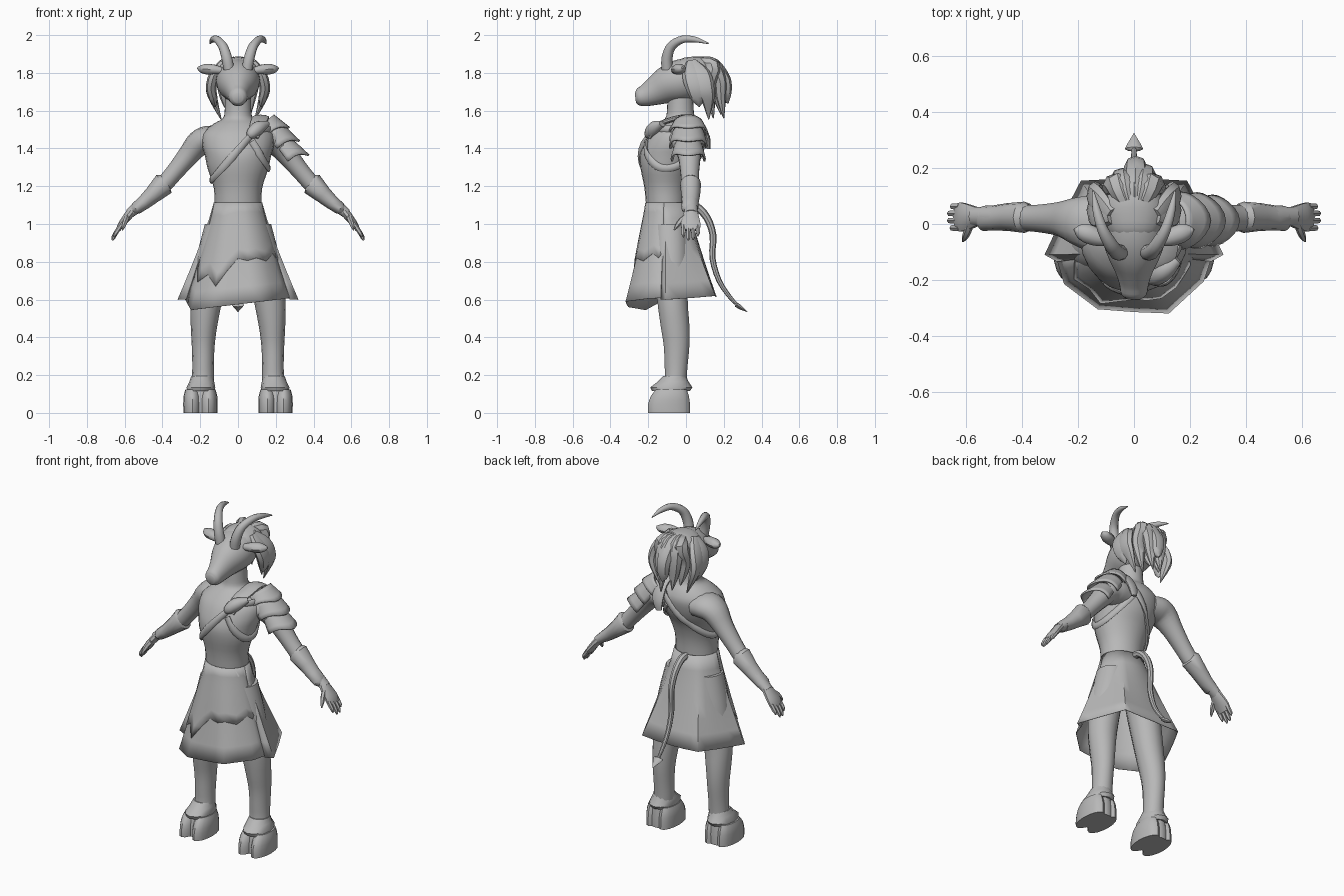
import bpy, bmesh, math
from mathutils import Vector

grey = bpy.data.materials.new("plain grey")
grey.diffuse_color = (0.48, 0.48, 0.48, 1)


def add(name, bm, thick=0):
    bmesh.ops.recalc_face_normals(bm, faces=bm.faces)
    me = bpy.data.meshes.new(name)
    bm.to_mesh(me)
    bm.free()
    me.materials.append(grey)
    ob = bpy.data.objects.new(name, me)
    bpy.context.collection.objects.link(ob)
    if thick:
        ob.modifiers.new("thickness", 'SOLIDIFY').thickness = thick
    return ob


def spline(rows, steps):
    """Catmull-Rom through rows of numbers."""
    out = []
    for i in range(len(rows) - 1):
        p0, p1, p2 = rows[max(i - 1, 0)], rows[i], rows[i + 1]
        p3 = rows[min(i + 2, len(rows) - 1)]
        for k in range(steps):
            t = k / steps
            out.append([b + .5 * t * (c - a + t * (2*a - 5*b + 4*c - d + t * (3*(b - c) + d - a)))
                        for a, b, c, d in zip(p0, p1, p2, p3)])
    return out + [list(rows[-1])]


def grid(bm, rows, closed=True):
    for r0, r1 in zip(rows, rows[1:]):
        n = len(r0)
        for j in range(n if closed else n - 1):
            k = (j + 1) % n
            bm.faces.new((r0[j], r0[k], r1[k], r1[j]))


def tube(name, rows, ref, sides=12, steps=3, mirror=1, flat=False, loop=False):
    """Loft ellipses; row = x, y, z, radius across ref, radius along ref."""
    rows = spline(rows, steps) if steps > 1 else rows
    pts = [Vector((r[0] * mirror, r[1], r[2])) for r in rows]
    n, ref, bm, rings = len(rows), Vector(ref), bmesh.new(), []
    for i, r in enumerate(rows):
        if loop:
            t = pts[(i + 1) % n] - pts[i - 1]
        else:
            t = pts[min(i + 1, n - 1)] - pts[max(i - 1, 0)]
        t = Vector((0, 0, 1)) if flat else t.normalized()
        u = t.cross(ref).normalized()
        v = u.cross(t)
        angs = [2 * math.pi * j / sides for j in range(sides)]
        rings.append([bm.verts.new(pts[i] + u * max(r[3], .001) * math.cos(a)
                                   + v * max(r[4], .001) * math.sin(a)) for a in angs])
    if loop:
        rings.append(rings[0])
    grid(bm, rings)
    if not loop:
        bm.faces.new(rings[0])
        bm.faces.new(rings[-1])
    return add(name, bm)


X, Y, Z = (1, 0, 0), (0, 1, 0), (0, 0, 1)

# torso and neck
TORSO = [(0, -.105, 1.08, .123, .105), (0, -.108, 1.19, .128, .112), (0, -.105, 1.29, .16, .135),
         (0, -.088, 1.36, .175, .157), (0, -.068, 1.42, .19, .158), (0, -.048, 1.48, .185, .145),
         (0, -.035, 1.53, .13, .11), (0, -.03, 1.56, .08, .08), (0, -.03, 1.61, .07, .07),
         (0, -.03, 1.72, .068, .068)]
tube("torso", TORSO, Y, 24, flat=True)

# head: skull tapering to a long muzzle
tube("head", [(0, .12, 1.77, .03, .03), (0, .09, 1.77, .085, .08), (0, .03, 1.77, .112, .108),
              (0, -.04, 1.755, .115, .112), (0, -.1, 1.735, .1, .1), (0, -.16, 1.705, .071, .078),
              (0, -.21, 1.682, .054, .06), (0, -.25, 1.67, .046, .046),
              (0, -.268, 1.667, .026, .026)], Z, 20)

# hair: cap, back locks gathered to the middle, side locks
tube("hair_cap", [(0, -.06, 1.83, .04, .03), (0, -.03, 1.82, .09, .063), (0, .04, 1.8, .118, .09),
                  (0, .1, 1.79, .1, .093), (0, .15, 1.785, .07, .08),
                  (0, .18, 1.78, .02, .03)], Z, 16)
for i, (x, y, z) in enumerate([(.005, .225, 1.64), (.03, .2, 1.56), (-.035, .185, 1.58),
                               (.06, .145, 1.56), (-.06, .14, 1.6), (0, .14, 1.62)]):
    tube(f"back_lock_{i}", [(x * .5, .08, 1.855, .03, .03), (x, .14, 1.835, .045, .045),
                            (x * 1.2, y - .02, 1.755, .036, .042), (x * 1.1, y - .015, 1.67, .027, .03),
                            (x, y, z, .003, .003)], X, 8)

for m, side in ((-1, "right"), (1, "left")):
    for i, (x, y, z) in enumerate([(.09, .1, 1.555), (.12, .05, 1.62)]):
        tube(f"{side}_side_lock_{i}", [(.08, .03, 1.855, .02, .03), (.125, y - .02, 1.79, .028, .05),
                                       (.142, y, 1.72, .028, .05), (.13, y + .015, 1.66, .022, .035),
                                       (x, y + .02, z, .003, .003)], Y, 8, mirror=m)

    # horn and ear
    tube(side + "_horn", [(.048, -.1, 1.82, .03, .03), (.06, -.1, 1.88, .029, .029),
                          (.08, -.078, 1.94, .025, .025), (.112, -.02, 1.977, .02, .02),
                          (.134, .05, 1.976, .015, .015), (.147, .12, 1.955, .003, .003)],
         X, 10, 4, m)
    tube(side + "_ear", [(.085, -.06, 1.812, .018, .018), (.125, -.05, 1.818, .03, .026),
                         (.165, -.035, 1.82, .034, .029), (.195, -.025, 1.822, .025, .02),
                         (.214, -.02, 1.828, .004, .006)], Z, 10, mirror=m)

    # arm, bracer and hand
    tube(side + "_arm", [(.1, -.005, 1.445, .07, .1), (.16, .005, 1.447, .073, .1),
                         (.21, .012, 1.425, .068, .084), (.264, .018, 1.362, .056, .062),
                         (.338, .02, 1.272, .047, .05), (.405, .022, 1.197, .045, .046),
                         (.49, .025, 1.125, .036, .04), (.575, .027, 1.055, .026, .034)],
         Y, 14, mirror=m)
    tube(side + "_bracer", [(.375, .025, 1.22, .046, .045), (.392, .024, 1.212, .062, .056),
                            (.45, .025, 1.156, .047, .05), (.5, .022, 1.112, .038, .045),
                            (.54, .02, 1.082, .033, .045), (.546, .024, 1.077, .026, .034)],
         Y, 12, 1, m)
    tube(side + "_palm", [(.56, .027, 1.07, .025, .034), (.588, .025, 1.035, .022, .046),
                          (.617, .025, .998, .018, .054), (.635, .025, .968, .012, .05)],
         Y, 10, mirror=m)
    for i, (y, x, z) in enumerate([(-.014, .655, .93), (.012, .664, .912),
                                   (.038, .664, .915), (.063, .654, .935)]):
        tube(f"{side}_finger_{i}", [(.622, y, .99, .013, .013), (.642, y, .96, .012, .012),
                                    (x - .004, y, z + .015, .01, .01), (x, y, z, .003, .003)],
             Y, 6, 2, m)
    tube(side + "_thumb", [(.583, .01, 1.045, .015, .017), (.595, -.025, 1.018, .014, .016),
                           (.605, -.048, .99, .011, .012), (.612, -.063, .968, .003, .003)],
         Z, 6, 2, m)

    # leg, fetlock cuff and cloven hoof
    tube(side + "_leg", [(.09, -.085, 1.0, .085, .09), (.135, -.08, .8, .09, .095),
                         (.167, -.072, .6, .084, .083), (.18, -.058, .46, .07, .078),
                         (.184, -.05, .36, .061, .07), (.185, -.052, .26, .057, .063),
                         (.186, -.055, .18, .058, .06), (.19, -.065, .1, .06, .07)],
         Y, 14, mirror=m, flat=True)
    tube(side + "_fetlock_cuff", [(.19, -.06, .195, .057, .06), (.192, -.068, .165, .066, .082),
                                  (.196, -.078, .135, .076, .112), (.198, -.08, .115, .072, .1)],
         Y, 12, 1, m, flat=True)
    for i, x in enumerate((.156, .242)):
        tube(f"{side}_hoof_toe_{i}", [(x, -.09, 0, .047, .112), (x, -.09, .045, .048, .111),
                                      (x, -.085, .09, .046, .1), (x, -.078, .125, .036, .08)],
             Y, 16, 2, m, flat=True)
    tube(side + "_hoof_core", [(.199, -.075, 0, .075, .092), (.199, -.075, .06, .075, .092),
                               (.198, -.07, .125, .062, .078)], Y, 14, 1, m, flat=True)


# skirt panels running from waist ellipse to hem points
def panel(name, hem, cuts=None, push=0):
    bm = bmesh.new()
    fine = []
    for (a, b) in zip(hem, hem[1:]):
        fine += [Vector(a).lerp(Vector(b), k / 2) for k in range(2)]
    fine.append(Vector(hem[-1]))
    cols = []
    for i, h in enumerate(fine):
        a = math.atan2(h.y + .1, h.x)
        w = Vector((.128 * math.cos(a), -.103 + .112 * math.sin(a), 1.115))
        edge = math.sin(math.pi * i / (len(fine) - 1)) ** .5
        out = Vector((math.cos(a), math.sin(a), 0)) * push * edge
        col = []
        for k in range(7):
            t = k / 6 * (cuts[i] if cuts else 1)
            p = w.lerp(h, t ** 1.15)
            p.z = w.z + (h.z - w.z) * t
            col.append(bm.verts.new(p + out * min(1, 3 * t)))
        cols.append(col)
    grid(bm, cols, closed=False)
    return add(name, bm, .003)


back = [(.275, -.135, .6), (.32, -.11, .6), (.25, .04, .61), (.19, .155, .62), (.09, .16, .615)]
panel("skirt_back", back + [(0, .162, .615)] + [(-x, y, z) for x, y, z in back[::-1]])
front = [(-.28, -.115, .6), (-.25, -.215, .545), (-.13, -.305, .56), (0, -.315, .575),
         (.125, -.32, .59), (.25, -.205, .605), (.28, -.115, .61)]
panel("skirt_front", front)
panel("ragged_overskirt", front, [.6, .66, .74, .68, .8, .66, .55, .58, .56, .6, .53, .58, .5], .006)

# tail with spade tip
tube("tail", [(0, -.01, 1.1, .02, .02), (0, .05, 1.095, .022, .022), (0, .11, 1.035, .02, .02),
              (0, .143, .94, .018, .018), (0, .14, .82, .016, .016), (0, .175, .7, .014, .014),
              (0, .235, .61, .011, .011), (0, .275, .57, .008, .008)], X, 8)
tube("tail_tip", [(0, .262, .578, .006, .006), (0, .268, .572, .013, .033),
                  (0, .29, .557, .011, .022), (0, .325, .535, .001, .001)], X, 8, 1)

# chest straps following the torso surface
FINE = spline(TORSO, 8)


def on_torso(a, height):
    z = 1.35
    for _ in range(30):
        r = min(FINE, key=lambda q: abs(q[2] - z))
        z = .5 * z + .5 * min(1.5, max(1.19, height(r[3] * math.cos(a))))
    return ((r[3] + .002) * math.cos(a), r[1] + (r[4] + .002) * math.sin(a), z, .011, .021)


tube("diagonal_strap", [on_torso(2 * math.pi * i / 40, lambda x: 1.39 + 1.13 * x) for i in range(40)],
     Z, 8, 1, loop=True)
tube("underarm_strap", [on_torso(math.radians(-68 + 136 * i / 18), lambda x: 1.28 + 1.6 * (.17 - x))
                        for i in range(19)], Z, 8, 1)
tube("shoulder_strap", [(.08, -.19, 1.46, .012, .03), (.1, -.15, 1.52, .014, .04),
                        (.115, -.08, 1.552, .014, .045), (.12, 0, 1.565, .014, .045),
                        (.12, .07, 1.535, .014, .042), (.11, .115, 1.46, .012, .035),
                        (.1, .12, 1.4, .01, .02)], X, 10)
tube("strap_clasp", [(.055, -.185, 1.46, .01, .015), (.07, -.19, 1.475, .03, .032),
                     (.11, -.165, 1.51, .036, .036), (.155, -.125, 1.53, .015, .02)], Y, 10)

# layered shoulder plates on the left arm
d, n, yv = Vector((.62, 0, -.78)), Vector((.78, 0, .62)), Vector(Y)
c = Vector((.2, .012, 1.447))
for i, (s0, s1, r0, r1) in enumerate([(-.11, -.05, .076, .1), (-.05, .04, .08, .098),
                                      (.03, .13, .068, .09)]):
    bm = bmesh.new()
    rows = []
    for k in range(5):
        t = k / 4
        row = []
        for j in range(15):
            a = math.radians(-105 + 15 * j)
            s = s0 + (s1 + .045 * max(0, math.cos(a)) ** 3 - s0) * t
            r = r0 + (r1 - r0) * t
            row.append(bm.verts.new(c + d * s + n * (r * math.cos(a)) + yv * (r * 1.04 * math.sin(a))))
        rows.append(row)
    grid(bm, rows, closed=False)
    add(f"shoulder_plate_{i}", bm, .01)

# smooth shading with crisp edges
bpy.ops.object.select_all(action='SELECT')
bpy.context.view_layer.objects.active = bpy.data.objects["torso"]
bpy.ops.object.shade_smooth_by_angle(angle=math.radians(40))
